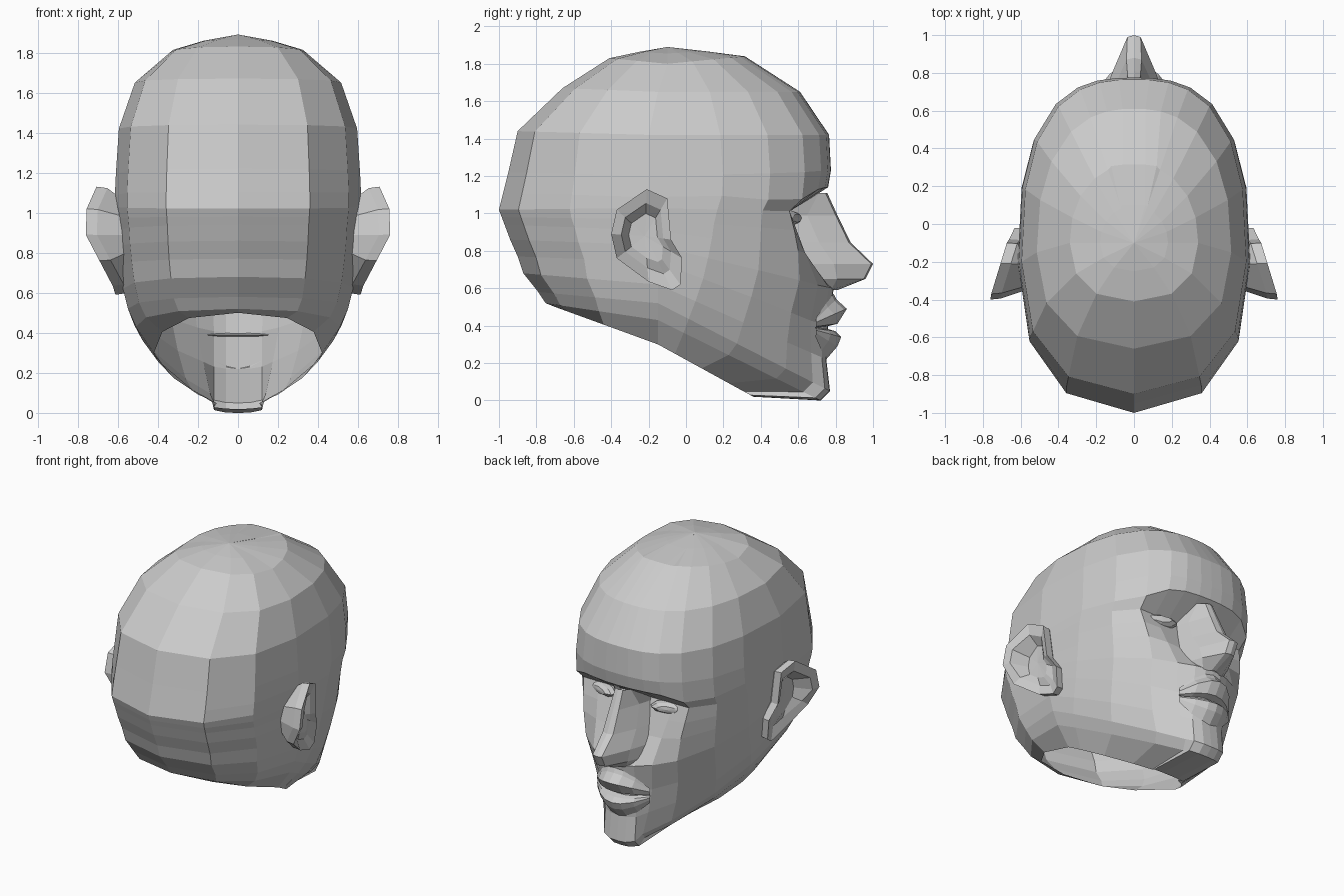
import bpy, bmesh
from math import sin, cos, radians, exp


def make(name, verts, faces, mirror=True):
    me = bpy.data.meshes.new(name)
    me.from_pydata(verts, [], faces)
    bm = bmesh.new()
    bm.from_mesh(me)
    bmesh.ops.remove_doubles(bm, verts=bm.verts, dist=0.0005)
    bmesh.ops.recalc_face_normals(bm, faces=bm.faces)
    bm.to_mesh(me)
    bm.free()
    ob = bpy.data.objects.new(name, me)
    bpy.context.collection.objects.link(ob)
    if mirror:
        m = ob.modifiers.new("mirror", 'MIRROR')
        m.use_clip = True
    return ob


def loft(rows, closed=False):
    n = len(rows[0])
    faces = []
    for i in range(len(rows) - 1):
        for j in range(n if closed else n - 1):
            k = (j + 1) % n
            faces.append((i*n + j, i*n + k, (i+1)*n + k, (i+1)*n + j))
    return [p for r in rows for p in r], faces


# Head shell: tilted rings from the open neck rim up to the crown
# front z, side z, back z, front y, side y, back y, half width, front roundness
RINGS = [
    (.02, .30, .50, .36, -.15, -.70, .42, 1.4),
    (.00, .43, .52, .72, -.15, -.75, .51, 1.5),
    (.05, .52, .58, .77, -.15, -.79, .55, 1.4),
    (.22, .62, .68, .75, -.15, -.87, .575, 1.22),
    (.40, .74, .77, .76, -.15, -.90, .59, 1.08),
    (.60, .83, .86, .79, -.17, -.94, .60, .98),
    (.78, .91, .94, .76, -.18, -.97, .605, .88),
    (.90, .97, .98, .75, -.20, -.985, .61, .81),
    (1.01, 1.03, 1.02, .74, -.20, -1.0, .615, .76),
    (1.14, 1.10, 1.10, .76, -.20, -.98, .615, .73),
    (1.23, 1.20, 1.22, .775, -.20, -.95, .61, .73),
    (1.42, 1.42, 1.44, .765, -.20, -.90, .595, .75),
    (1.65, 1.65, 1.67, .61, -.15, -.66, .515, .82),
    (1.84, 1.80, 1.83, .315, -.10, -.41, .34, .92),
    (1.868, 1.855, 1.864, .10, -.10, -.25, .18, 1),
    (1.89, 1.89, 1.89, -.10, -.10, -.10, 0, 1),
]
FRONT = (0, 4, 12, 22, 36, 55, 73, 90)
BACK = (62, 32, 0)
CHIN = {4: .06, 12: .12}    # least half widths that keep the chin blunt


def bump(x, z, cx, cz, rx, rz):
    return exp(-((x - cx) / rx)**2 - ((z - cz) / rz)**2)


rows = []
for zf, zs, zb, yf, ys, yb, w, a in RINGS:
    row = []
    for angles, ye, ze, e in ((FRONT, yf, zf, a), (BACK, yb, zb, .85)):
        for t in angles:
            s, c = sin(radians(t))**e, max(cos(radians(t)), 0)**e
            x, z = max(w*s, min(CHIN.get(t, 0), w*.4)), zs + (ze - zs)*c
            y = ys + (ye - ys)*c
            if ye > ys:
                # eye sockets, hollow cheeks, brows falling to the outer corner
                y -= .105 * bump(x, z, .25, .985, .17, .08)
                y -= .03 * bump(x, z, .24, .50, .10, .15)
                if .65 < z < 1.05:      # cheek plane leaning back to the eyes
                    y = min(y, .725 - .37*(z - .55))
                z -= .07 * bump(x, z, .47, 1.13, .12, .06)
            row.append((x, y, z))
    rows.append(row)
make("head", *loft(rows))

# Nose: z, ridge y, ridge half width, base half width, base y
NOSE = [
    (1.11, .755, .03, .09, .68), (.99, .81, .035, .12, .53),
    (.845, .88, .04, .15, .59), (.73, 1.0, .035, .165, .64),
    (.65, .96, .035, .15, .70), (.59, .81, .025, .10, .75),
]
rows = []
for z, yr, wr, wb, yb in NOSE:
    rows.append([(0, yr, z), (wr, yr - .01, z),
                 (wr + (wb - wr)*.65, yb + (yr - yb)*.42, z), (wb + .01, yb - .02, z)])
make("nose", *loft(rows))

# Lips: midline profile (y, z) fading into the cheeks towards each corner
UPPER = [(.79, .57), (.805, .54), (.86, .49), (.81, .41), (.73, .39)]
LOWER = [(.73, .39), (.80, .37), (.83, .34), (.81, .29), (.75, .22)]
for name, prof in (("upper_lip", UPPER), ("lower_lip", LOWER)):
    rows = []
    for x, f in ((0, 1), (.06, .93), (.13, .62), (.205, .05)):
        rows.append([(x, .70 - x*.05 + (y - .70)*f, .39 + (z - .39)*(.25 + .75*f))
                     for y, z in prof])
    make(name, *loft(rows))

# Eyes: faceted almond between the lids
rows = []
for s, y in ((1, .535), (.85, .57), (.5, .595), (0, .60)):
    rows.append([(.265 + .13*s*cos(radians(t)),
                  y - .05*s*cos(radians(t)), .975 + .045*s*sin(radians(t)))
                 for t in range(0, 360, 45)])
make("eyes", *loft(rows, True))

# Ears: outline (y, z) stepped from the root, round the rim, into the bowl
EAR = [(-.21, 1.13), (-.10, 1.08), (-.08, .86), (-.02, .76), (-.03, .62),
       (-.075, .59), (-.20, .635), (-.37, .76), (-.40, .89), (-.37, 1.02)]


def ear_loop(scale, inset, fixed=None):
    loop = []
    for y, z in EAR:
        flare = min(1, max(0, (z - .58) / .32))
        x = .61 + flare*(.045 + .11*(-.04 - y)/.36) - inset
        loop.append((x if fixed is None else fixed,
                     -.22 + (y + .22)*scale, .88 + (z - .88)*scale))
    return loop


rows = [ear_loop(.72, 0, .57), ear_loop(.97, .055), ear_loop(1, 0),
        ear_loop(.70, .015), ear_loop(.48, 0, .625), ear_loop(0, 0, .62)]
make("ears", *loft(rows, True))
